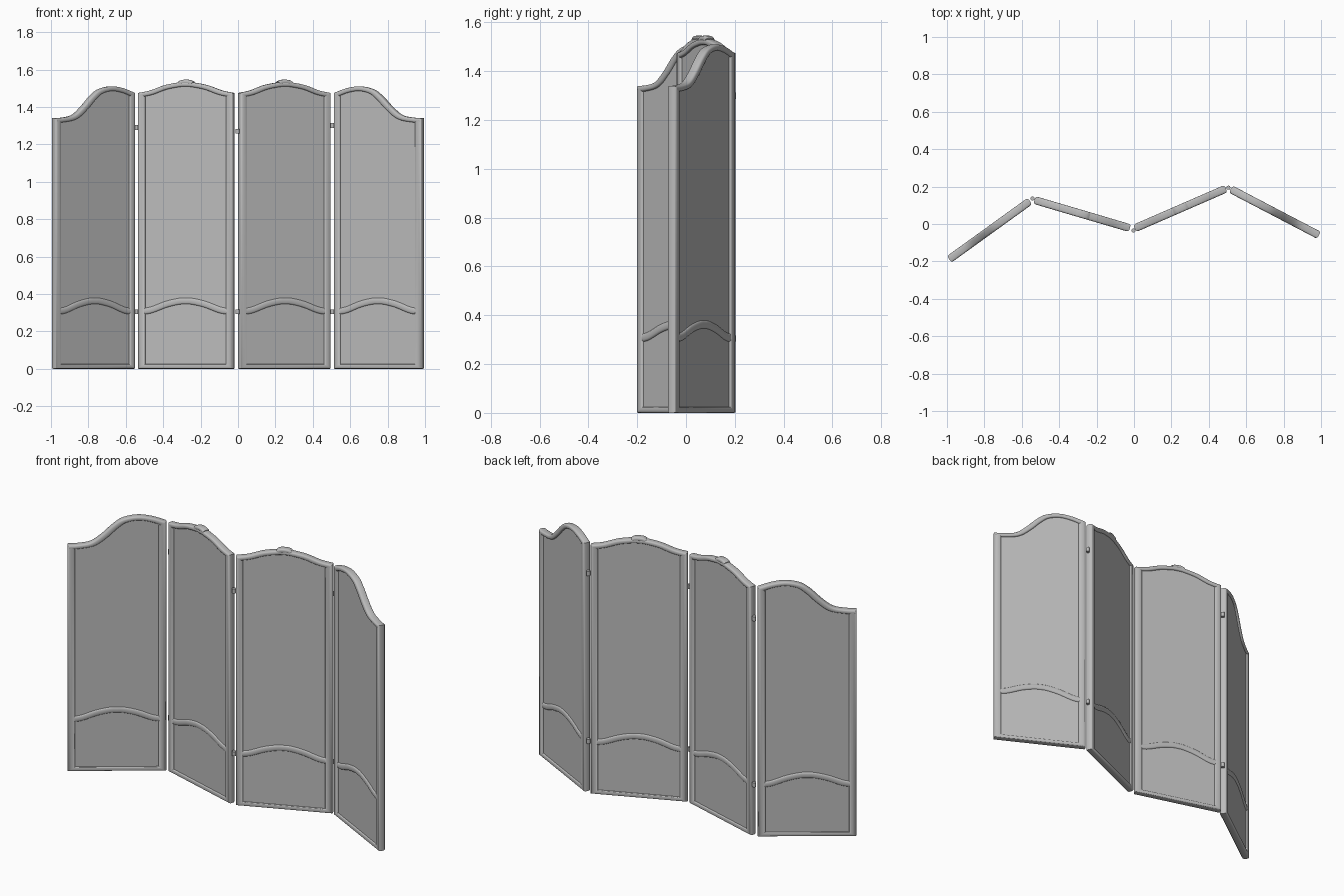
import bpy, bmesh, math
from mathutils import Vector, Matrix

if "Cube" in bpy.data.objects:
    bpy.data.objects.remove(bpy.data.objects["Cube"], do_unlink=True)

HALF = 0.266          # half width of a leaf
RAIL = 0.021          # half width and half depth of the frame moulding


def make_material(name, grey):
    mat = bpy.data.materials.new(name)
    mat.use_nodes = True
    colour = (grey, grey, grey, 1)
    mat.diffuse_color = colour
    mat.node_tree.nodes["Principled BSDF"].inputs["Base Color"].default_value = colour
    return mat


GREY = make_material("plain grey", 0.5)


def finish(name, bm, matrix):
    bmesh.ops.recalc_face_normals(bm, faces=bm.faces)
    mesh = bpy.data.meshes.new(name)
    bm.to_mesh(mesh)
    bm.free()
    mesh.materials.append(GREY)
    obj = bpy.data.objects.new(name, mesh)
    bpy.context.collection.objects.link(obj)
    obj.matrix_world = matrix
    bpy.ops.object.select_all(action='DESELECT')
    obj.select_set(True)
    bpy.context.view_layer.objects.active = obj
    bpy.ops.object.shade_smooth_by_angle(angle=math.radians(50))
    return obj


def spline(points, steps=6):
    """Smooth curve through the control points."""
    pts = [Vector(p) for p in points]
    pts = [2 * pts[0] - pts[1]] + pts + [2 * pts[-1] - pts[-2]]
    out = []
    for a, b, c, d in zip(pts, pts[1:], pts[2:], pts[3:]):
        for i in range(steps):
            t = i / steps
            out.append(0.5 * (2 * b + (c - a) * t + (2 * a - 5 * b + 4 * c - d) * t * t
                              + (3 * b - a - 3 * c + d) * t ** 3))
    return out + [pts[-2]]


def inward(path, closed):
    """Mitred left-hand normal at each point of the path."""
    result, n = [], len(path)
    for i, p in enumerate(path):
        before = path[i - 1] if closed or i else None
        after = path[(i + 1) % n] if closed or i < n - 1 else None
        dirs = []
        if before is not None:
            dirs.append((p - before).normalized())
        if after is not None:
            dirs.append((after - p).normalized())
        a, b = [Vector((-d.y, d.x)) for d in (dirs[0], dirs[-1])]
        result.append((a + b) / (1 + a.dot(b)))
    return result


def rounded(t, power=0.6):
    return [math.copysign(abs(f(t)) ** power, f(t)) for f in (math.cos, math.sin)]


def sweep(name, path, half_w, half_d, matrix, closed=False, inset=0, squash=1):
    """Sweep a rounded moulding along a path in the leaf's plane."""
    bm = bmesh.new()
    sides, rings = 20, []
    for p, nrm in zip(path, inward(path, closed)):
        ring = []
        for k in range(sides):
            c, s = rounded(2 * math.pi * k / sides)
            off = nrm * (inset + half_w * c)
            ring.append(bm.verts.new((p.x + off.x, s * half_d, p.y + off.y * squash)))
        rings.append(ring)
    pairs = list(zip(rings, rings[1:])) + ([(rings[-1], rings[0])] if closed else [])
    for r, q in pairs:
        for k in range(sides):
            m = (k + 1) % sides
            bm.faces.new((r[k], r[m], q[m], q[k]))
    if not closed:
        bm.faces.new(rings[0])
        bm.faces.new(rings[-1])
    return finish(name, bm, matrix)


def infill(name, outline, depth, matrix):
    """Thin board that fills the frame."""
    bm = bmesh.new()
    pts = [p + Vector((n.x, n.y * 0.6)) * RAIL for p, n in zip(outline, inward(outline, True))]
    face = bm.faces.new([bm.verts.new((p.x, -depth, p.y)) for p in pts])
    new = bmesh.ops.extrude_face_region(bm, geom=[face])["geom"]
    bmesh.ops.translate(bm, vec=(0, 2 * depth, 0),
                        verts=[v for v in new if isinstance(v, bmesh.types.BMVert)])
    return finish(name, bm, matrix)


def mirrored(half):
    return half + [(-x, z) for x, z in reversed(half[:-1])]


# Top edge curves, listed from left to right
ARCH = mirrored([(-HALF, 1.475), (-0.2, 1.488), (-0.12, 1.516), (-0.04, 1.531), (0, 1.533)])
SHOULDER = [(-HALF, 1.34), (-0.21, 1.343), (-0.14, 1.357), (-0.08, 1.402), (-0.025, 1.455),
            (0.03, 1.493), (0.11, 1.51), (0.19, 1.5), (HALF, 1.475)]
SLOPE_DOWN = [(-x, z) for x, z in reversed(SHOULDER)]
MIDDLE = mirrored([(-0.245, 0.306), (-0.19, 0.315), (-0.11, 0.344), (-0.04, 0.36), (0, 0.362)])


def crest(name, z, matrix):
    """Small raised ornament in the middle of a rail."""
    path = spline(mirrored([(-0.036, z - 0.009), (-0.022, z - 0.002), (0, z)]), 4)
    sweep(name, path, 0.012, RAIL, matrix)


def leaf(name, x, y, degrees, top, crested):
    matrix = Matrix.Translation((x, y, 0)) @ Matrix.Rotation(math.radians(degrees), 4, 'Z')
    outline = [Vector((-HALF, 0)), Vector((HALF, 0))] + spline(top)[::-1]
    sweep(name + "_frame", outline, RAIL, RAIL, matrix, True, RAIL, 0.6)
    infill(name + "_board", outline, 0.011, matrix)
    sweep(name + "_middle_rail", spline(MIDDLE), 0.018, 0.018, matrix)
    if crested:
        crest(name + "_crest", 1.534, matrix)


leaf("outer_right_leaf", -0.772, -0.033, 35.8, SHOULDER, False)
leaf("inner_right_leaf", -0.277, 0.053, -16.4, ARCH, True)
leaf("inner_left_leaf", 0.248, 0.083, 23.5, ARCH, True)
leaf("outer_left_leaf", 0.753, 0.063, -27.6, SLOPE_DOWN, False)

# Hinges in the gaps between the leaves
for name, x, y, upper in (("right_hinge", -0.543, 0.136, 1.29),
                          ("middle_hinge", -0.002, -0.035, 1.27),
                          ("left_hinge", 0.505, 0.194, 1.3)):
    for level, z in (("upper", upper), ("lower", 0.305)):
        bm = bmesh.new()
        bmesh.ops.create_cone(bm, cap_ends=True, segments=16, radius1=0.011,
                              radius2=0.011, depth=0.026)
        finish(level + "_" + name, bm, Matrix.Translation((x, y, z)))
